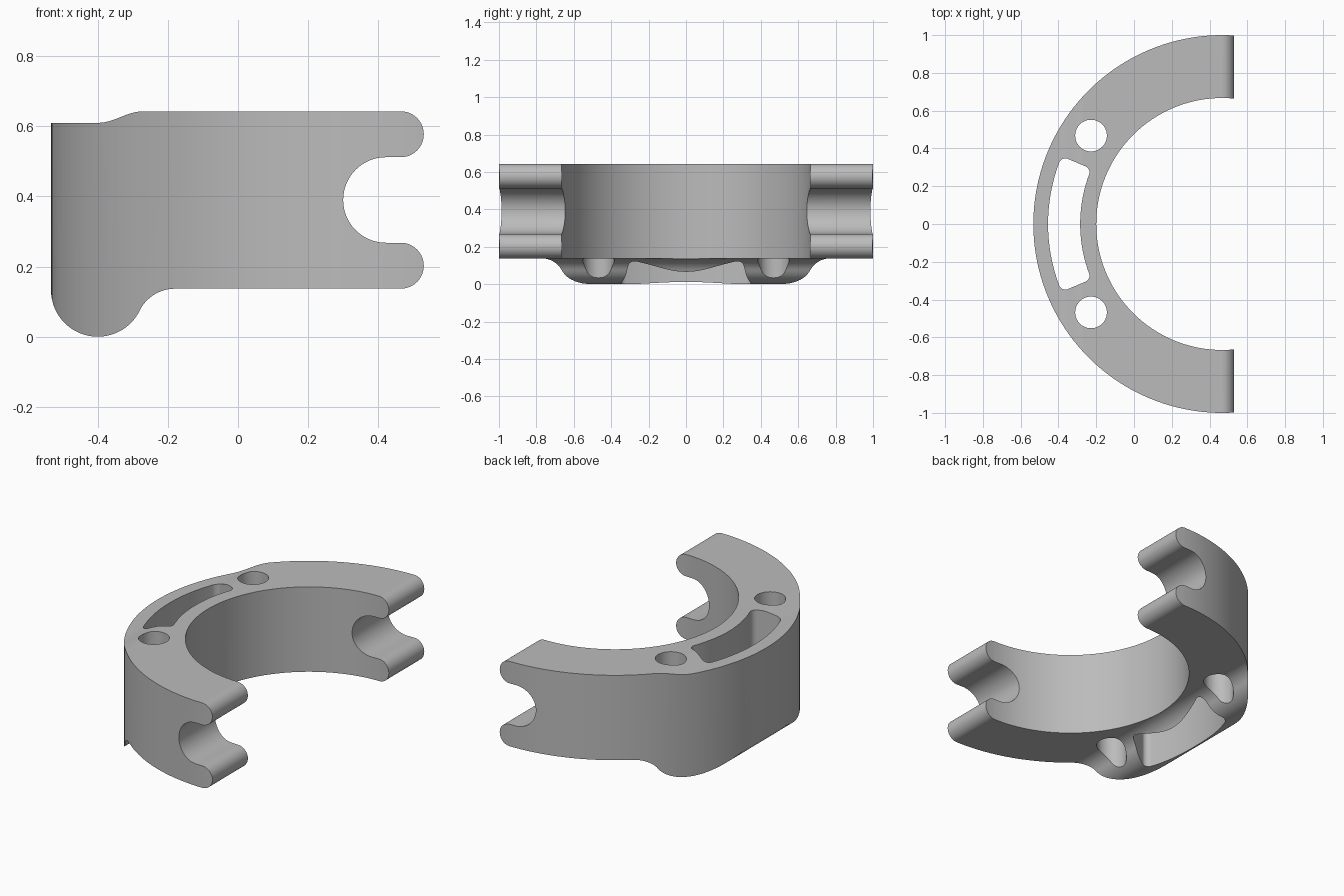
import bpy, bmesh, math
from mathutils import Vector

cube = bpy.data.objects.get("Cube")
if cube:
    bpy.data.objects.remove(cube, do_unlink=True)

AXIS_X = 0.467          # centre of the ring
OUTER, INNER = 1.0, 0.667

grey = bpy.data.materials.new("plain_grey")
grey.use_nodes = True
colour = (0.5, 0.5, 0.5, 1)
grey.diffuse_color = colour
grey.node_tree.nodes["Principled BSDF"].inputs["Base Color"].default_value = colour


def arc(cx, cy, r, start, end, n):
    """Points on an arc, angles in degrees."""
    angles = [math.radians(start + (end - start) * i / n) for i in range(n + 1)]
    return [(cx + r * math.cos(a), cy + r * math.sin(a)) for a in angles]


def circle(cx, cy, r, n):
    return arc(cx, cy, r, 0, 360, n)[:-1]


def prism(name, points, low, high, along_y=False):
    """Extrude an outline along z, or along y when it is drawn in x and z."""
    bm = bmesh.new()
    if along_y:
        verts = [bm.verts.new((x, low, z)) for x, z in points]
        push = Vector((0, high - low, 0))
    else:
        verts = [bm.verts.new((x, y, low)) for x, y in points]
        push = Vector((0, 0, high - low))
    face = bm.faces.new(verts)
    new = bmesh.ops.extrude_face_region(bm, geom=[face])["geom"]
    bmesh.ops.translate(bm, vec=push, verts=[v for v in new if isinstance(v, bmesh.types.BMVert)])
    bmesh.ops.recalc_face_normals(bm, faces=bm.faces)
    mesh = bpy.data.meshes.new(name)
    bm.to_mesh(mesh)
    bm.free()
    mesh.materials.append(grey)
    obj = bpy.data.objects.new(name, mesh)
    bpy.context.collection.objects.link(obj)
    return obj


def combine(body, tool, operation):
    """Apply a boolean and discard the tool."""
    mod = body.modifiers.new("cut", 'BOOLEAN')
    mod.operation = operation
    mod.solver = 'EXACT'
    mod.object = tool
    bpy.context.view_layer.objects.active = body
    bpy.ops.object.modifier_apply(modifier=mod.name)
    bpy.data.objects.remove(tool, do_unlink=True)


# Side profile: stepped top, two rounded lips around a slot, rounded foot
profile = [(-0.5335, 0.61)]
for i in range(13):
    t = i / 12
    profile.append((-0.4 + 0.13 * t, 0.61 + 0.033 * (1 - math.cos(math.pi * t)) / 2))
profile += arc(0.4645, 0.5775, 0.0655, 90, -90, 20)
profile += arc(0.422, 0.39, 0.122, 90, 270, 32)
profile += arc(0.4645, 0.2025, 0.0655, 90, -90, 20)
profile += arc(-0.18, 0.025, 0.112, 90, 153.75, 12)
profile += arc(-0.4, 0.1335, 0.1335, -26.25, -180, 32)[1:]
clamp = prism("half_ring_clamp", profile, -1.2, 1.2, along_y=True)

# Round the outside and bore the inside
combine(clamp, prism("outer_round", circle(AXIS_X, 0, OUTER, 160), -0.3, 1), 'INTERSECT')
combine(clamp, prism("bore", circle(AXIS_X, 0, INNER, 128), -0.3, 1), 'DIFFERENCE')

# Pair of round through holes
for side in (-1, 1):
    combine(clamp, prism("bolt_hole", circle(-0.2275, side * 0.468, 0.084, 40), -0.3, 1), 'DIFFERENCE')

# Curved window: a rounded rectangle wrapped around the ring axis
MID, HALF_W, HALF_L, CORNER = 0.837, 0.085, 0.334, 0.034
flat = []
for start, sx, sy in ((0, 1, 1), (90, -1, 1), (180, -1, -1), (270, 1, -1)):
    flat += arc(sx * (HALF_W - CORNER), sy * (HALF_L - CORNER), CORNER, start, start + 90, 8)
    # long sides need steps so that they bend
    if start in (90, 270):
        run = HALF_L - CORNER
        flat += [(sx * HALF_W, sy * run * (1 - i / 14)) for i in range(1, 28)]
window = [(AXIS_X - (MID + w) * math.cos(s / MID), (MID + w) * math.sin(s / MID)) for w, s in flat]
combine(clamp, prism("window", window, -0.3, 1), 'DIFFERENCE')

# Smooth curved walls, keep crisp edges
for obj in bpy.context.selected_objects:
    obj.select_set(False)
clamp.select_set(True)
bpy.context.view_layer.objects.active = clamp
bpy.ops.object.shade_smooth_by_angle(angle=math.radians(30))
normals = clamp.modifiers.new("weighted_normals", 'WEIGHTED_NORMAL')
normals.keep_sharp = True
